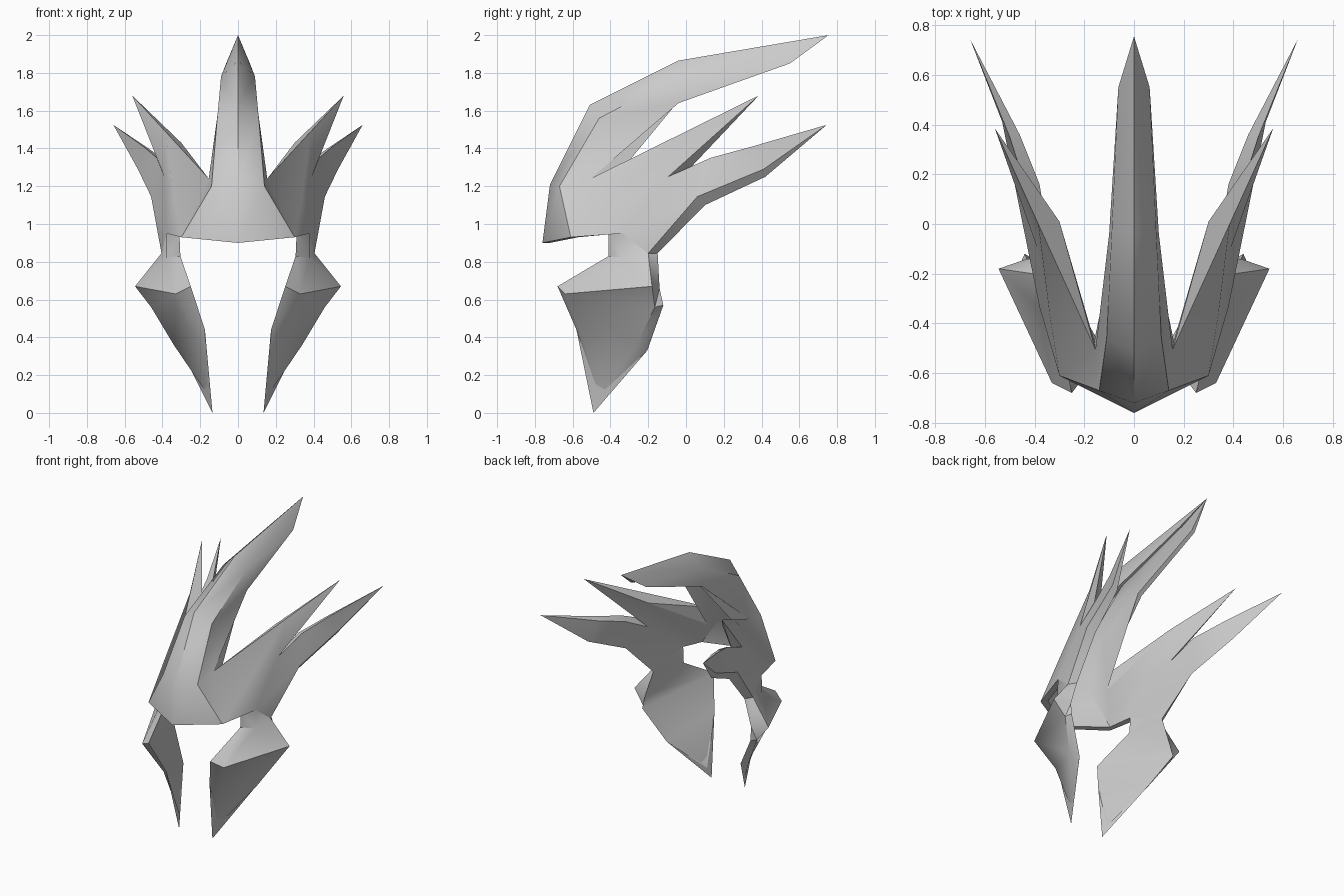
import bpy, bmesh, math

cube = bpy.data.objects.get("Cube")
if cube:
    bpy.data.objects.remove(cube, do_unlink=True)

metal = bpy.data.materials.new("plain_grey")
metal.use_nodes = True
GREY = (0.6, 0.6, 0.6, 1.0)
metal.diffuse_color = GREY
metal.node_tree.nodes["Principled BSDF"].inputs["Base Color"].default_value = GREY


# skin the outer points, repeat on the inner points, close the rim, mirror
def shell(name, outer, inner, panels):
    bm = bmesh.new()
    front = {key: bm.verts.new(co) for key, co in outer.items()}
    back = {key: bm.verts.new(inner.get(key, co)) for key, co in outer.items()}
    partner = {front[key]: back[key] for key in outer}
    for panel in panels:
        keys = panel.split()
        bm.faces.new([front[key] for key in keys])
        bm.faces.new([back[key] for key in reversed(keys)])
    # rim faces along open edges, except on the centre line
    rim = [edge.verts[:] for edge in bm.edges
           if edge.is_boundary and edge.verts[0] in partner
           and any(vert.co.x > 0 for vert in edge.verts)]
    for first, second in rim:
        bm.faces.new([first, second, partner[second], partner[first]])
    bmesh.ops.remove_doubles(bm, verts=bm.verts[:], dist=0.0001)
    bmesh.ops.mirror(bm, geom=bm.verts[:] + bm.edges[:] + bm.faces[:],
                     axis='X', merge_dist=0.0005)
    bmesh.ops.triangulate(bm, faces=bm.faces[:])
    bmesh.ops.recalc_face_normals(bm, faces=bm.faces[:])
    mesh = bpy.data.meshes.new(name)
    bm.to_mesh(mesh)
    bm.free()
    mesh.materials.append(metal)
    obj = bpy.data.objects.new(name, mesh)
    bpy.context.collection.objects.link(obj)
    bpy.ops.object.select_all(action='DESELECT')
    obj.select_set(True)
    bpy.context.view_layer.objects.active = obj
    bpy.ops.object.shade_smooth_by_angle(angle=math.radians(42))


# points shared by the crown and the cheek guards
temple_front, temple_front_in = (.38, -.335, .95), (.31, -.41, .945)
temple_back, temple_back_in = (.405, -.2, .845), (.37, -.15, .845)

# crown: brow, central crest and two swept spikes per side
crown_outer = {
    "brow_mid": (0, -.76, .9), "forehead": (0, -.72, 1.21),
    "crest_low": (0, -.51, 1.63), "crest_high": (0, -.04, 1.865),
    "crest_tip": (0, .755, 2),
    "side_base": (.14, -.67, 1.2), "side_low": (.11, -.46, 1.56),
    "side_high": (.09, -.04, 1.78),
    "notch": (.155, -.505, 1.24), "edge_mid": (.1, -.04, 1.64),
    "edge_end": (.063, .55, 1.85),
    "brow_corner": (.3, -.61, .93), "brow_end": temple_front,
    "bend": (.34, -.36, 1.15),
    "upper_edge": (.385, 0, 1.49), "upper_tip": (.56, .385, 1.68),
    "gap": (.39, -.095, 1.25), "lower_edge": (.43, .13, 1.35),
    "lower_mid": (.5, .35, 1.41), "lower_tip": (.66, .745, 1.525),
    "under_far": (.53, .41, 1.29), "under_near": (.46, .06, 1.145),
    "under_end": temple_back,
}
crown_inner = {
    "brow_mid": (0, -.72, .9), "forehead": (0, -.66, 1.19),
    "crest_low": (0, -.45, 1.52), "crest_high": (0, -.04, 1.76),
    "side_base": (.12, -.6, 1.16), "side_low": (.07, -.41, 1.49),
    "side_high": (.06, -.04, 1.72),
    "notch": (.16, -.47, 1.13), "edge_mid": (.07, -.04, 1.65),
    "edge_end": (.04, .55, 1.86),
    "brow_corner": (.27, -.57, .93), "brow_end": temple_front_in,
    "bend": (.28, -.33, 1.13),
    "upper_edge": (.3, .01, 1.43),
    "gap": (.345, -.05, 1.22), "lower_edge": (.38, .16, 1.33),
    "lower_mid": (.46, .36, 1.39),
    "under_far": (.5, .42, 1.25), "under_near": (.42, .1, 1.1),
    "under_end": temple_back_in,
}
crest_panels = [
    "brow_mid brow_corner side_base forehead",
    "forehead side_base side_low crest_low",
    "crest_low side_low side_high crest_high",
    "crest_high side_high crest_tip",
    "side_base notch edge_mid side_low",
    "side_low edge_mid side_high",
    "side_high edge_mid edge_end",
    "side_high edge_end crest_tip",
]
spike_panels = [
    "side_base brow_corner notch",
    "brow_corner bend notch",
    "brow_corner brow_end bend",
    "brow_end under_end under_near",
    "brow_end under_near gap",
    "brow_end gap bend",
    "notch bend upper_edge",
    "bend gap upper_edge",
    "upper_edge gap upper_tip",
    "gap under_near under_far lower_edge",
    "lower_edge under_far lower_mid",
    "lower_mid under_far lower_tip",
]
shell("crown", crown_outer, crown_inner, crest_panels + spike_panels)

# cheek guards: flared plates tapering to a point at the chin
cheek_outer = {
    "top_front": temple_front, "top_back": temple_back,
    "neck": (.38, -.34, .82), "front_corner": (.33, -.64, .63),
    "front_low": (.22, -.55, .42), "chin": (.15, -.46, .08),
    "flare": (.545, -.18, .67), "back_mid": (.46, -.165, .56),
    "back_low": (.34, -.26, .36),
}
cheek_inner = {
    "top_front": temple_front_in, "top_back": temple_back_in,
    "neck": (.305, -.41, .83), "front_corner": (.25, -.68, .67),
    "front_low": (.175, -.58, .44), "chin": (.135, -.49, 0),
    "flare": (.43, -.14, .66), "back_mid": (.44, -.12, .57),
    "back_low": (.3, -.205, .33),
}
cheek_panels = [
    "top_front neck top_back",
    "neck flare top_back",
    "neck front_corner flare",
    "front_corner back_mid flare",
    "front_corner front_low back_low back_mid",
    "front_low chin back_low",
]
shell("cheek_guards", cheek_outer, cheek_inner, cheek_panels)
